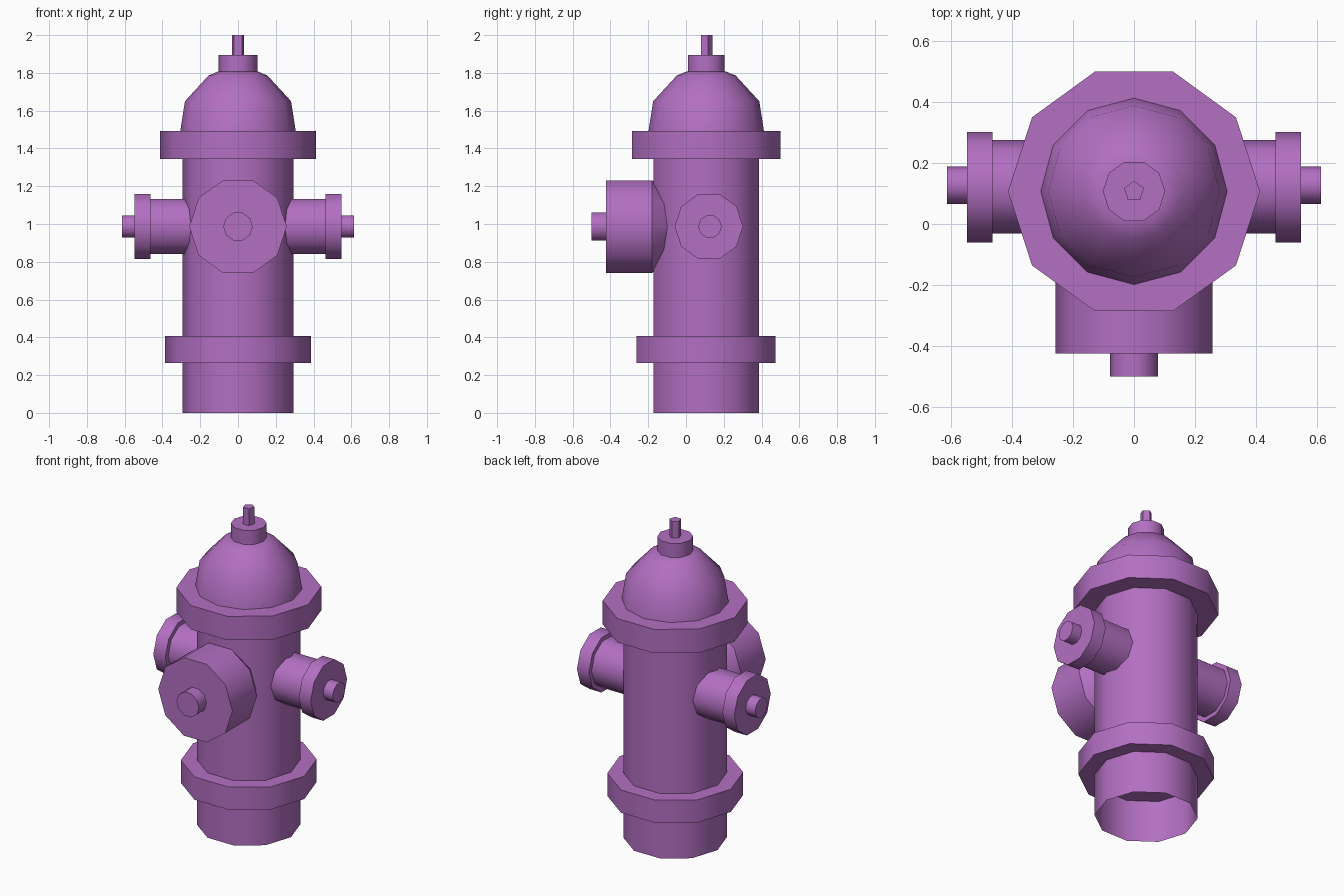
import bpy, bmesh, math
from mathutils import Vector

if "Cube" in bpy.data.objects:
    bpy.data.objects.remove(bpy.data.objects["Cube"])

X, Y, Z = Vector((1, 0, 0)), Vector((0, 1, 0)), Vector((0, 0, 1))

paint = bpy.data.materials.new("purple_paint")
paint.diffuse_color = (0.45, 0.16, 0.54, 1)
paint.use_nodes = True
paint.node_tree.nodes["Principled BSDF"].inputs["Base Color"].default_value = paint.diffuse_color


def lathe(name, profile, center, axis=Z, ref=X, sides=10, caps=(True, True)):
    """Sweep (radius, distance) points around an axis; first corner lies along ref."""
    side = axis.cross(ref)
    bm = bmesh.new()
    rings = []
    for r, d in profile:
        ring = []
        for i in range(sides):
            a = 2 * math.pi * i / sides
            p = Vector(center) + axis * d + (ref * math.cos(a) + side * math.sin(a)) * r
            ring.append(bm.verts.new(p))
        rings.append(ring)
    for lo, hi in zip(rings, rings[1:]):
        for i in range(sides):
            j = (i + 1) % sides
            bm.faces.new((lo[i], lo[j], hi[j], hi[i]))
    if caps[0]:
        bm.faces.new(rings[0][::-1])
    if caps[1]:
        bm.faces.new(rings[-1])
    mesh = bpy.data.meshes.new(name)
    bm.to_mesh(mesh)
    bm.free()
    mesh.materials.append(paint)
    obj = bpy.data.objects.new(name, mesh)
    bpy.context.collection.objects.link(obj)
    return obj


def tube(name, r, start, end, center, **kw):
    return lathe(name, [(r, start), (r, end)], center, **kw)


# Barrel (open underneath) and its two flanges
C = (0, 0.107, 0)
tube("barrel", 0.294, 0, 1.42, C, caps=(False, False))
tube("lower_flange", 0.387, 0.265, 0.408, C)
tube("upper_flange", 0.413, 1.343, 1.493, C)

# Domed bonnet with cap and operating stem
lathe("bonnet", [(0.306, 1.49), (0.281, 1.65), (0.156, 1.786), (0.106, 1.807)], C, sides=12)
tube("bonnet_cap", 0.102, 1.79, 1.895, C)
tube("top_stem", 0.034, 1.88, 2.0, C, ref=Y, sides=5)

# Side outlets
for label, s in (("left", -1), ("right", 1)):
    axis = X * s
    tube(label + "_outlet_neck", 0.153, 0.2, 0.475, (0, 0.122, 0.987), axis=axis, ref=Y)
    tube(label + "_outlet_cap", 0.181, 0.464, 0.547, (0, 0.121, 0.987), axis=axis, ref=Y)
    tube(label + "_outlet_nut", 0.062, 0.54, 0.613, (0, 0.127, 0.987), axis=axis, ref=Y)

# Large front outlet, tapering into the barrel
F = (0, 0, 0.986)
lathe("front_outlet", [(0.114, 0.0), (0.258, 0.18), (0.258, 0.424)], F, axis=-Y)
tube("front_outlet_nut", 0.078, 0.42, 0.5, F, axis=-Y)

# Smooth the rounds, keep the rims crisp
for obj in bpy.context.collection.objects:
    obj.select_set(True)
    bpy.context.view_layer.objects.active = obj
bpy.ops.object.shade_smooth_by_angle(angle=math.radians(37))
